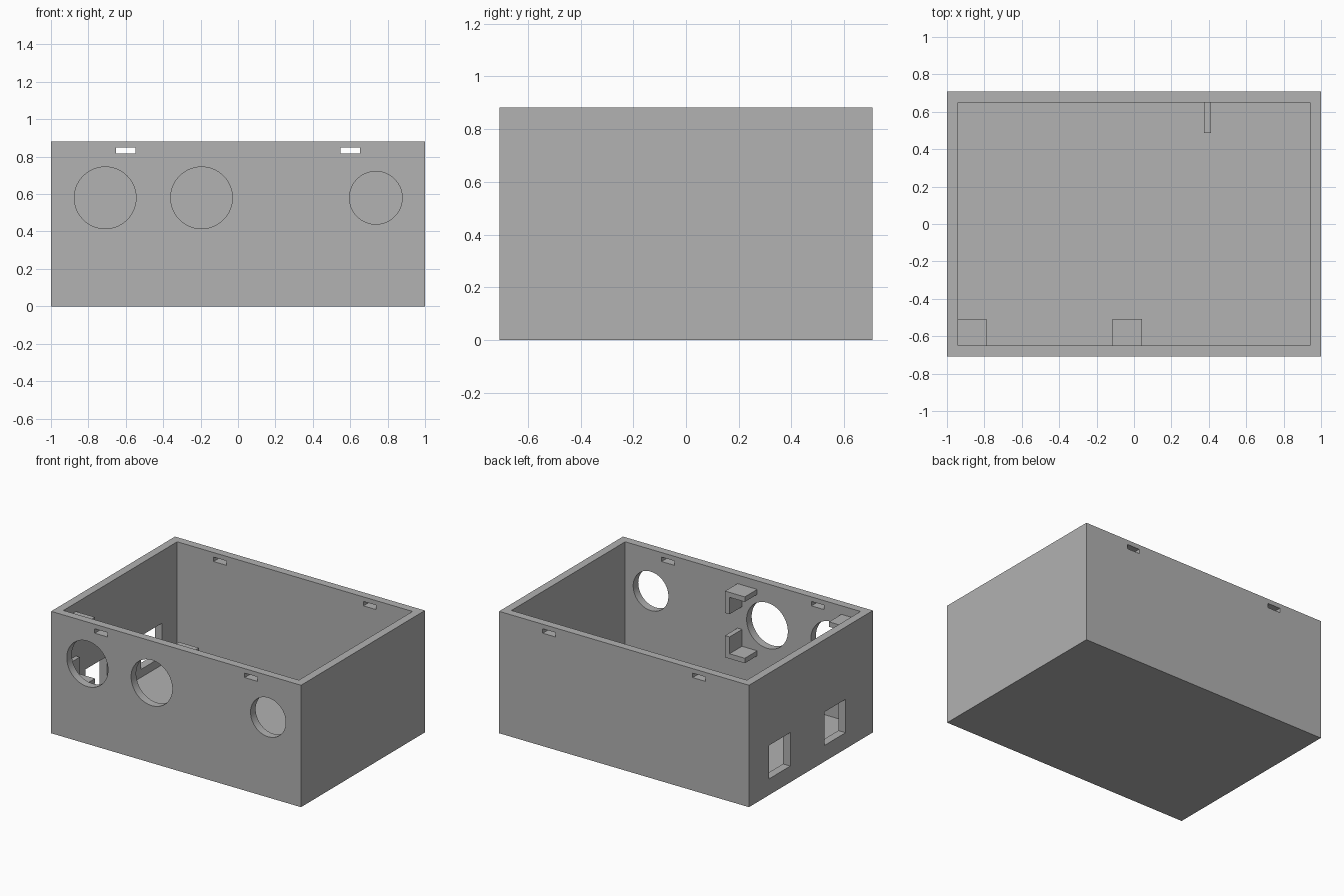
import bpy
import math
from mathutils import Vector

if "Cube" in bpy.data.objects:
    bpy.data.objects.remove(bpy.data.objects["Cube"], do_unlink=True)

# Single grey plastic colour
grey = bpy.data.materials.new("grey plastic")
grey.use_nodes = True
colour = (0.445, 0.445, 0.445, 1)
grey.diffuse_color = colour
grey.node_tree.nodes["Principled BSDF"].inputs["Base Color"].default_value = colour

X, Y, H, WALL = 1.0, 0.708, 0.882, 0.058
IN_X, IN_Y = X - WALL, Y - WALL


def box(name, low, high):
    """Axis-aligned box between two corners."""
    low, high = Vector(low), Vector(high)
    bpy.ops.mesh.primitive_cube_add(size=1, location=(low + high) / 2)
    ob = bpy.context.object
    ob.name = name
    ob.scale = high - low
    bpy.ops.object.transform_apply(location=False, rotation=False, scale=True)
    ob.data.materials.append(grey)
    return ob


def cylinder_y(name, x, z, radius):
    """Cylinder lying along y through the front wall."""
    bpy.ops.mesh.primitive_cylinder_add(
        vertices=72, radius=radius, depth=4 * WALL,
        location=(x, -Y + WALL / 2, z), rotation=(math.pi / 2, 0, 0))
    ob = bpy.context.object
    ob.name = name
    ob.data.materials.append(grey)
    return ob


def cut(target, cutter):
    cutter.hide_render = True
    mod = target.modifiers.new(cutter.name, 'BOOLEAN')
    mod.operation = 'DIFFERENCE'
    mod.solver = 'EXACT'
    mod.object = cutter
    bpy.context.view_layer.objects.active = target
    bpy.ops.object.modifier_apply(modifier=mod.name)
    bpy.data.objects.remove(cutter, do_unlink=True)


# Open-topped case
case = box("case", (-X, -Y, 0), (X, Y, H))
cut(case, box("cavity", (-IN_X, -IN_Y, WALL), (IN_X, IN_Y, H + 0.2)))

# Round holes in the front wall
MID_Z = 0.58
for x, radius in ((-0.71, 0.165), (-0.195, 0.165), (0.737, 0.141)):
    cut(case, cylinder_y("round_hole", x, MID_Z, radius))

# Lid slots through front and back walls
for x in (-0.6, 0.6):
    cut(case, box("lid_slot", (x - 0.051, -Y - 0.1, 0.817), (x + 0.051, Y + 0.1, 0.849)))

# Square ports in the wall at -x
for y in (0.357, -0.275):
    cut(case, box("port", (-X - 0.1, y - 0.121, 0.117), (-IN_X + 0.1, y + 0.121, 0.359)))

bpy.ops.object.select_all(action='DESELECT')
case.select_set(True)
bpy.context.view_layer.objects.active = case
bpy.ops.object.shade_smooth_by_angle(angle=math.radians(30))

# Four L-shaped corner brackets around the pair of round holes
MID_X, HALF_X, HALF_Z, ARM, THICK = -0.452, 0.495, 0.24, 0.158, 0.036
for sx, side in ((-1, "right"), (1, "left")):
    for sz, level in ((-1, "lower"), (1, "upper")):
        def corner_box(name, dx, dz):
            xs = sorted((MID_X + sx * HALF_X, MID_X + sx * (HALF_X - dx)))
            zs = sorted((MID_Z + sz * HALF_Z, MID_Z + sz * (HALF_Z - dz)))
            return box(name, (xs[0], -IN_Y - 0.01, zs[0]), (xs[1], -0.508, zs[1]))

        bracket = corner_box(f"{level}_{side}_bracket", ARM, ARM)
        xs = sorted((MID_X + sx * (HALF_X - THICK), MID_X + sx * (HALF_X - ARM - 0.1)))
        zs = sorted((MID_Z + sz * (HALF_Z - THICK), MID_Z + sz * (HALF_Z - ARM - 0.1)))
        cut(bracket, box("bracket_notch", (xs[0], -Y - 0.1, zs[0]), (xs[1], -0.4, zs[1])))

# Upright rib inside the back wall
box("back_rib", (0.375, 0.487, WALL - 0.01), (0.412, IN_Y + 0.01, 0.24))
